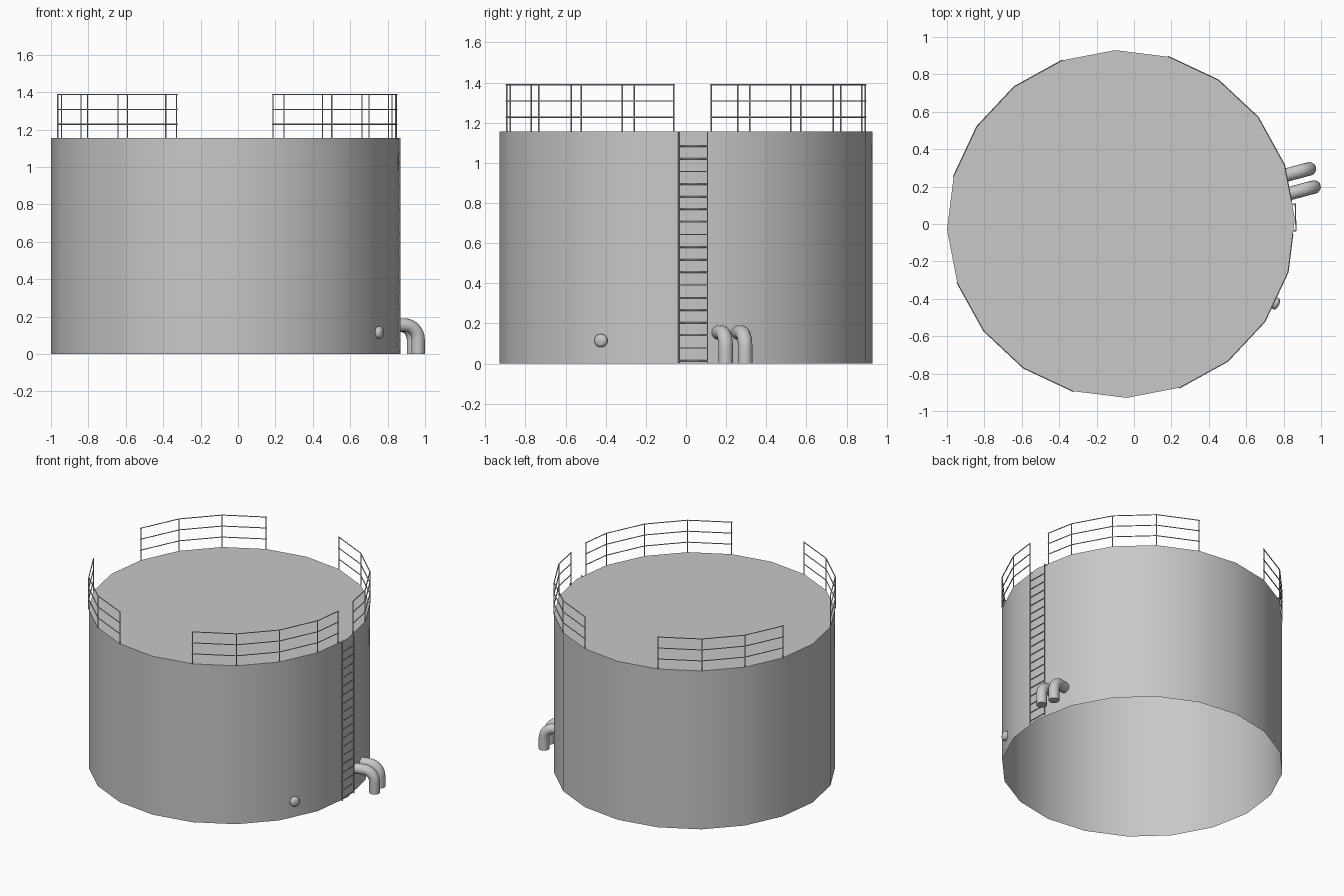
import bpy
import bmesh
from math import cos, sin, radians, pi
from mathutils import Matrix, Vector

cube = bpy.data.objects.get("Cube")
if cube:
    bpy.data.objects.remove(cube, do_unlink=True)

SIDES, RADIUS, HEIGHT = 20, 0.93, 1.155
CENTRE = Vector((-0.07, 0, 0))
TWIST = radians(1.9)

# One painted steel colour throughout
STEEL = bpy.data.materials.new("tank grey")
STEEL.use_nodes = True
STEEL.diffuse_color = (0.58, 0.58, 0.58, 1)
STEEL.node_tree.nodes["Principled BSDF"].inputs["Base Color"].default_value = STEEL.diffuse_color


def up(z):
    return Vector((0, 0, z))


def corner(i):
    a = TWIST + i * 2 * pi / SIDES
    return CENTRE + Vector((RADIUS * cos(a), RADIUS * sin(a), 0))


def on_edge(i, y):
    """Point at the given y on the wall between two corners."""
    a, b = corner(i), corner(i + 1)
    return a.lerp(b, (y - a.y) / (b.y - a.y))


def finish(name, bm):
    mesh = bpy.data.meshes.new(name)
    bm.normal_update()
    bm.to_mesh(mesh)
    bm.free()
    mesh.materials.append(STEEL)
    obj = bpy.data.objects.new(name, mesh)
    bpy.context.collection.objects.link(obj)
    bpy.ops.object.select_all(action="DESELECT")
    obj.select_set(True)
    bpy.context.view_layer.objects.active = obj
    bpy.ops.object.shade_smooth_by_angle(angle=radians(35))


def bar(bm, a, b, r=0.0035, n=6):
    """Closed rod between two points."""
    d = b - a
    turn = d.to_track_quat("Z", "Y").to_matrix().to_4x4()
    turn.translation = (a + b) / 2
    bmesh.ops.create_cone(bm, cap_ends=True, segments=n, radius1=r, radius2=r,
                          depth=d.length, matrix=turn)


def sweep(bm, path, r, n=16):
    """Round tube that follows a path lying in one vertical plane."""
    side = (path[-1] - path[0]).cross(up(1)).normalized()
    rings = []
    for i, p in enumerate(path):
        t = (path[min(i + 1, len(path) - 1)] - path[max(i - 1, 0)]).normalized()
        over = side.cross(t)
        rings.append([bm.verts.new(p + r * (cos(k * 2 * pi / n) * side
                                            + sin(k * 2 * pi / n) * over))
                      for k in range(n)])
    for lo, hi in zip(rings, rings[1:]):
        for k in range(n):
            bm.faces.new((lo[k], lo[(k + 1) % n], hi[(k + 1) % n], hi[k]))
    bm.faces.new(rings[0][::-1])
    bm.faces.new(rings[-1])
    bmesh.ops.recalc_face_normals(bm, faces=bm.faces[:])


# Tank shell: walls and flat roof, open underneath
bm = bmesh.new()
base = [bm.verts.new(corner(i)) for i in range(SIDES)]
rim = [bm.verts.new(corner(i) + up(HEIGHT)) for i in range(SIDES)]
for i in range(SIDES):
    j = (i + 1) % SIDES
    bm.faces.new((base[i], base[j], rim[j], rim[i]))
bm.faces.new(rim)
finish("tank_shell", bm)

# Guard railings: posts on the rim corners, rails running slightly past the ends
runs = {
    "back_left_railing": [on_edge(0, 0.125)] + [corner(i) for i in range(1, 5)],
    "front_left_railing": [corner(i) for i in range(16, 20)] + [on_edge(-1, -0.06)],
    "front_right_railing": [corner(i) for i in range(11, 15)],
    "back_right_railing": [corner(i) for i in range(6, 10)],
}
for name, posts in runs.items():
    bm = bmesh.new()
    for p in posts:
        bar(bm, p + up(HEIGHT), p + up(1.388))
    ends = list(posts)
    ends[0] = posts[0] + (posts[0] - posts[1]).normalized() * 0.006
    ends[-1] = posts[-1] + (posts[-1] - posts[-2]).normalized() * 0.006
    for z in (1.228, 1.308, 1.388):
        for a, b in zip(ends, ends[1:]):
            bar(bm, a + up(z), b + up(z))
    finish(name, bm)

# Ladder: two stringers, rungs and top wall brackets
bm = bmesh.new()
feet = [Vector((0.866, -0.036, 0)), Vector((0.862, 0.107, 0))]
for foot in feet:
    bar(bm, foot, foot + up(HEIGHT))
    bar(bm, foot + up(HEIGHT - 0.005), foot + Vector((-0.025, 0, HEIGHT - 0.005)))
for k in range(18):
    z = up(0.015 + k * 0.0628)
    bar(bm, feet[0] + z, feet[1] + z)
finish("ladder", bm)

# Two outlet pipes that bend down to the ground
out = Vector((cos(radians(15)), sin(radians(15)), 0))
BEND, PIPE_Z = 0.075, 0.155
for name, foot in (("front_outlet_pipe", Vector((0.963, 0.198, 0))),
                   ("back_outlet_pipe", Vector((0.938, 0.295, 0)))):
    hub = foot - out * BEND + up(PIPE_Z - BEND)
    path = [foot - out * 0.18 + up(PIPE_Z)]
    for k in range(9):
        a = k * pi / 16
        path.append(hub + BEND * (sin(a) * out + cos(a) * up(1)))
    path.append(foot)
    bm = bmesh.new()
    sweep(bm, path, 0.036)
    finish(name, bm)

# Short nozzle low on the wall, with a domed cap
angle = TWIST - radians(27)
normal = Vector((cos(angle), sin(angle), 0))
spot = on_edge(-2, -0.42) + up(0.115)
bm = bmesh.new()
bar(bm, spot - normal * 0.02, spot + normal * 0.016, 0.033, 16)
dome = (Matrix.Translation(spot + normal * 0.016)
        @ normal.to_track_quat("Z", "Y").to_matrix().to_4x4()
        @ Matrix.Diagonal((1, 1, 0.45, 1)))
bmesh.ops.create_uvsphere(bm, u_segments=16, v_segments=8, radius=0.033, matrix=dome)
finish("drain_nozzle", bm)
